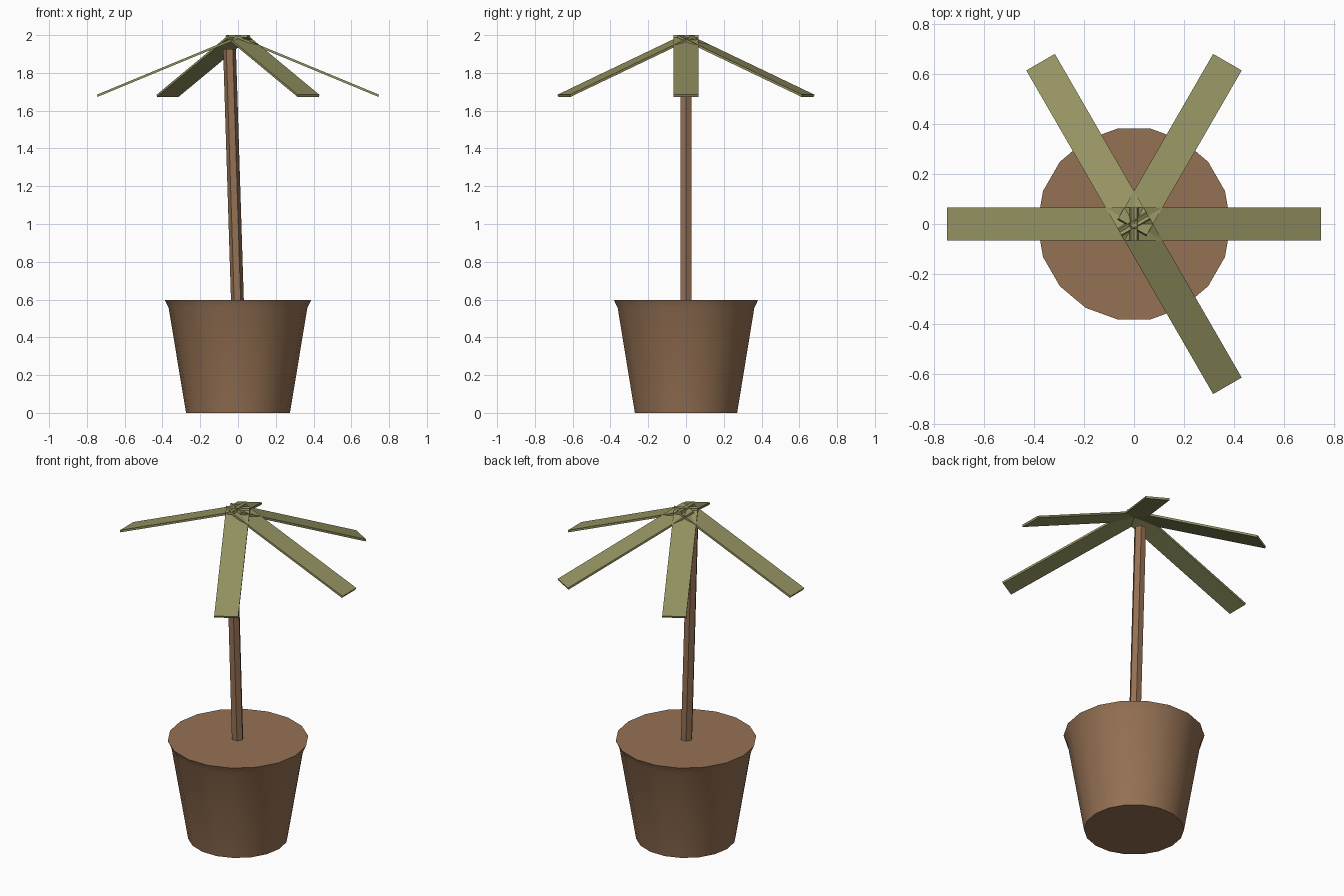
import bpy, bmesh, math
from mathutils import Matrix, Vector

if "Cube" in bpy.data.objects:
    bpy.data.objects.remove(bpy.data.objects["Cube"])


def material(name, rgb):
    m = bpy.data.materials.new(name)
    m.diffuse_color = (*rgb, 1.0)
    m.use_nodes = True
    m.node_tree.nodes["Principled BSDF"].inputs["Base Color"].default_value = m.diffuse_color
    return m


brown = material("earthy brown", (0.30, 0.165, 0.088))
green = material("olive green", (0.30, 0.29, 0.12))


def finish(bm, name, mat, smooth_angle=None):
    bmesh.ops.recalc_face_normals(bm, faces=bm.faces)
    me = bpy.data.meshes.new(name)
    bm.to_mesh(me)
    bm.free()
    me.materials.append(mat)
    ob = bpy.data.objects.new(name, me)
    bpy.context.collection.objects.link(ob)
    if smooth_angle:
        bpy.ops.object.select_all(action='DESELECT')
        ob.select_set(True)
        bpy.context.view_layer.objects.active = ob
        bpy.ops.object.shade_smooth_by_angle(angle=math.radians(smooth_angle))
    return ob


def stacked_rings(name, mat, rings, sides, smooth_angle=None):
    """Closed solid through rings of (centre x, z, radius)."""
    bm = bmesh.new()
    loops = []
    for cx, z, r in rings:
        loops.append([bm.verts.new((cx + r * math.cos(math.tau * i / sides),
                                    r * math.sin(math.tau * i / sides), z))
                      for i in range(sides)])
    for a, b in zip(loops, loops[1:]):
        for i in range(sides):
            j = (i + 1) % sides
            bm.faces.new((a[i], a[j], b[j], b[i]))
    bm.faces.new(loops[0][::-1])
    bm.faces.new(loops[-1])
    return finish(bm, name, mat, smooth_angle)


# Pot with flared rim, filled level with soil
stacked_rings("pot", brown, [(0, 0, 0.275), (0, 0.555, 0.367), (0, 0.597, 0.387)], 18, 35)

# Leaning six-sided trunk
stacked_rings("trunk", brown, [(-0.003, 0.59, 0.034), (-0.045, 1.927, 0.034)], 6)

# Five thin drooping leaves; one of six positions is left empty
start, tip = Vector((-0.015, 0, 1.994)), Vector((0.745, 0, 1.679))
length = (tip - start).length
droop = math.atan2(start.z - tip.z, tip.x - start.x)
for angle in (0, 60, 120, 180, 300):
    bm = bmesh.new()
    bmesh.ops.create_cube(bm, size=1)
    bmesh.ops.scale(bm, vec=(length, 0.132, 0.012), verts=bm.verts)
    bm.transform(Matrix.Rotation(math.radians(angle), 4, 'Z')
                 @ Matrix.Translation((start + tip) / 2)
                 @ Matrix.Rotation(droop, 4, 'Y'))
    finish(bm, f"leaf_{angle}", green, 35)
